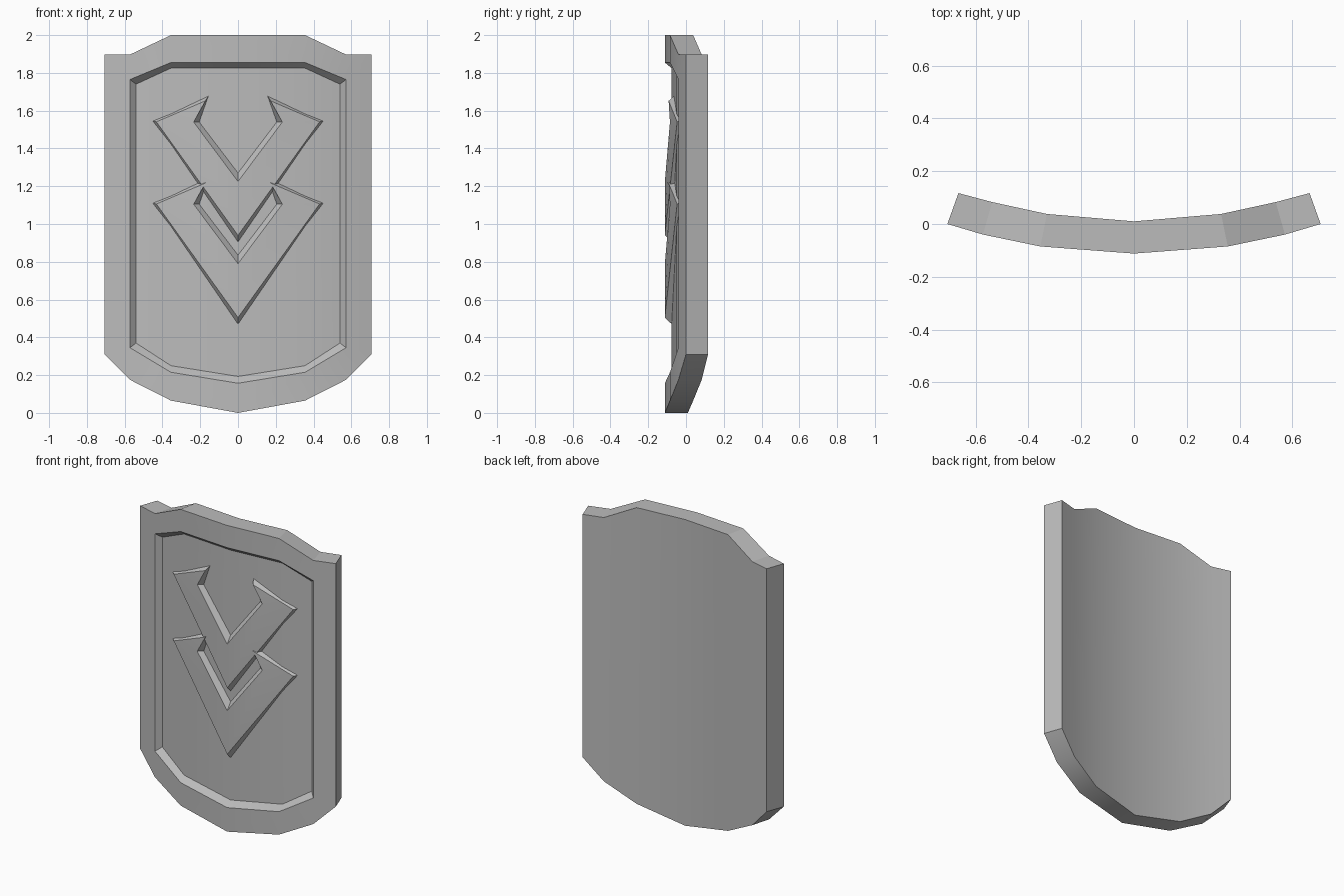
import bpy, bmesh, math
from mathutils import Matrix

cube = bpy.data.objects.get("Cube")
if cube:
    bpy.data.objects.remove(cube, do_unlink=True)

metal = bpy.data.materials.new("plain grey")
metal.use_nodes = True
GREY = (0.5, 0.5, 0.5, 1)
metal.diffuse_color = GREY
metal.node_tree.nodes["Principled BSDF"].inputs["Base Color"].default_value = GREY

# Curved plan of the shield: (x, y) columns from the middle outwards
FRONT = [(0, -0.112), (0.355, -0.085), (0.572, -0.04), (0.707, 0)]
BACK = [(0, 0.01), (0.33, 0.038), (0.537, 0.083), (0.665, 0.117)]
FLOOR = [(0, -0.076), (0.355, -0.049), (0.54, -0.01)]
# Top and bottom heights for each column
OUTER_Z = [(2, 0), (2, 0.065), (1.897, 0.175), (1.897, 0.31)]
RIM_Z = [(1.855, 0.157), (1.855, 0.215), (1.765, 0.345)]
FLOOR_Z = [(1.825, 0.193), (1.825, 0.25), (1.74, 0.37)]


def finish(bm, name):
    """Mirror the half mesh over x = 0 and make a smooth-shaded object."""
    bmesh.ops.mirror(bm, geom=bm.verts[:] + bm.edges[:] + bm.faces[:],
                     matrix=Matrix(), merge_dist=0.0001, axis='X')
    bmesh.ops.remove_doubles(bm, verts=bm.verts[:], dist=0.0001)
    bmesh.ops.recalc_face_normals(bm, faces=bm.faces[:])
    mesh = bpy.data.meshes.new(name)
    bm.to_mesh(mesh)
    bm.free()
    mesh.materials.append(metal)
    obj = bpy.data.objects.new(name, mesh)
    bpy.context.collection.objects.link(obj)
    bpy.ops.object.select_all(action='DESELECT')
    obj.select_set(True)
    bpy.context.view_layer.objects.active = obj
    bpy.ops.object.shade_smooth_by_angle(angle=math.radians(25))
    return obj


def columns(bm, plan, heights):
    """Vertex pairs (top, bottom) for every column."""
    return [[bm.verts.new((x, y, z)) for z in zs]
            for (x, y), zs in zip(plan, heights)]


# Shield body with a recessed front panel
bm = bmesh.new()
outer = columns(bm, FRONT, OUTER_Z)
rim = columns(bm, FRONT, RIM_Z)
floor = columns(bm, FLOOR, FLOOR_Z)
back = columns(bm, BACK, OUTER_Z)


def bridge(a, b, count):
    """Join the top and bottom edges of two column sets."""
    for i in range(count):
        for end in (0, 1):
            bm.faces.new((a[i][end], a[i + 1][end], b[i + 1][end], b[i][end]))


def sheet(cols):
    for a, b in zip(cols, cols[1:]):
        bm.faces.new((a[0], b[0], b[1], a[1]))


sheet(back)
sheet(floor)
bridge(outer, back, 3)
bridge(outer, rim, 2)
bridge(rim, floor, 2)
bm.faces.new((rim[2][0], rim[2][1], floor[2][1], floor[2][0]))
bm.faces.new((outer[3][0], outer[3][1], back[3][1], back[3][0]))
bm.faces.new((outer[2][0], outer[3][0], outer[3][1], outer[2][1], rim[2][1], rim[2][0]))
finish(bm, "shield_body")

# Raised chevrons: point, outer tip, upper tip, notch, inner point
BASE = [(0, -0.076, 0.905), (0.45, -0.03, 1.545), (0.157, -0.064, 1.677),
        (0.205, -0.06, 1.54), (0, -0.076, 1.27)]
FACE = [(0, -0.112, 0.94), (0.432, -0.047, 1.541), (0.172, -0.092, 1.652),
        (0.235, -0.085, 1.54), (0, -0.112, 1.225)]


def chevron(name, drop):
    bm = bmesh.new()
    base, face = [[bm.verts.new((x, y, z - drop)) for x, y, z in pts]
                  for pts in (BASE, FACE)]
    for ring in (base, face):
        bm.faces.new((ring[0], ring[1], ring[3], ring[4]))
        bm.faces.new(ring[1:4])
    for i in range(4):
        bm.faces.new((base[i], base[i + 1], face[i + 1], face[i]))
    finish(bm, name)


chevron("upper_chevron", 0)
chevron("lower_chevron", 0.435)
